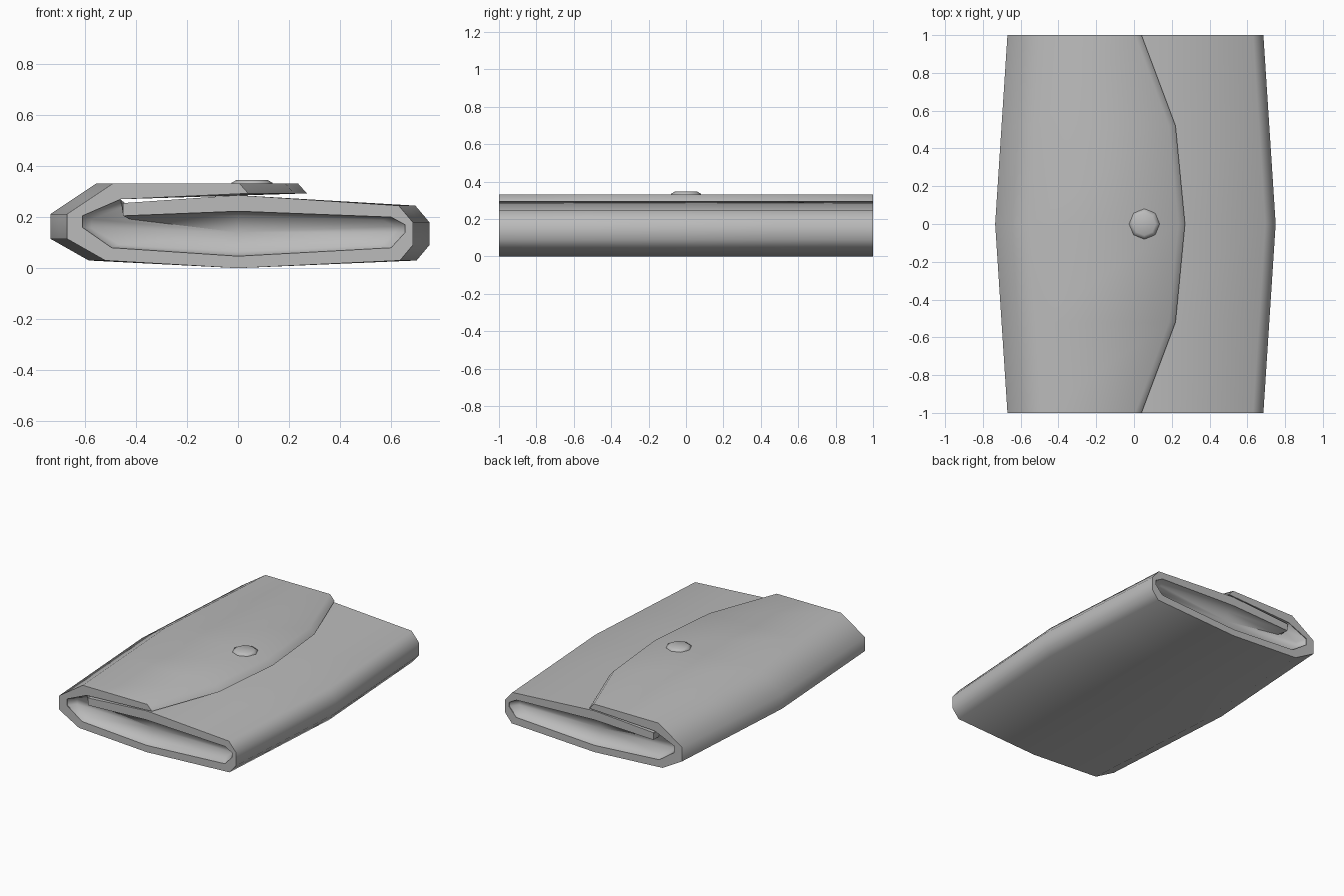
import bpy, bmesh, math

cube = bpy.data.objects.get("Cube")
if cube:
    bpy.data.objects.remove(cube)

grey = bpy.data.materials.new("soft_grey")
grey.use_nodes = True
colour = (0.5, 0.5, 0.5, 1)
grey.diffuse_color = colour
grey.node_tree.nodes["Principled BSDF"].inputs["Base Color"].default_value = colour


def finish(name, bm, angle=60):
    bmesh.ops.recalc_face_normals(bm, faces=bm.faces)
    mesh = bpy.data.meshes.new(name)
    bm.to_mesh(mesh)
    bm.free()
    obj = bpy.data.objects.new(name, mesh)
    bpy.context.collection.objects.link(obj)
    mesh.materials.append(grey)
    bpy.ops.object.select_all(action='DESELECT')
    obj.select_set(True)
    bpy.context.view_layer.objects.active = obj
    bpy.ops.object.shade_smooth_by_angle(angle=math.radians(angle))
    return obj


# Sheet profile from the top panel's edge, around the body, to the flap tip
OUTER = [(-.45, .255), (0, .286), (.63, .245), (.685, .18), (.685, .09), (.635, .03),
         (0, 0), (-.52, .03), (-.67, .115), (-.67, .212), (-.49, .332)]
INNER = [(-.45, .205), (0, .223), (.6, .2), (.655, .17), (.655, .14), (.6, .08),
         (0, .047), (-.495, .08), (-.61, .16), (-.61, .205), (-.46, .27)]
# Position along the body and reach of the curved flap edge
STATIONS = [(-1, .04), (-.52, .22), (0, .27), (.52, .22), (1, .04)]


def widen(points, y):
    grow = .065 * (1 - abs(y))
    return [(x + math.copysign(grow, x) if abs(x) > .48 else x, z) for x, z in points]


# Wrapped pouch body with its overlapping flap
bm = bmesh.new()
rings = []
for y, tip in STATIONS:
    outline = (widen(OUTER, y) + [(tip - .035, .332), (tip, .293)]
               + widen(INNER, y)[::-1])
    rings.append([bm.verts.new((x, y, z)) for x, z in outline])
count = len(rings[0])
for a, b in zip(rings, rings[1:]):
    for i in range(count):
        j = (i + 1) % count
        bm.faces.new((a[i], a[j], b[j], b[i]))
# Flat rims at both ends, following the sheet thickness
last = len(OUTER) - 1
for ring in (rings[0], rings[-1]):
    for i in range(last):
        bm.faces.new((ring[i], ring[i + 1], ring[-2 - i], ring[-1 - i]))
    bm.faces.new(ring[last:last + 4])
finish("pouch_body_and_flap", bm)

# Shallow dished linings closing both ends
for side, name in ((-1, "front_lining"), (1, "back_lining")):
    bm = bmesh.new()
    rim = [bm.verts.new((x, side * .995, z)) for x, z in INNER]
    floor = [bm.verts.new((x * .94, side * .94, .14 + (z - .14) * .8)) for x, z in INNER]
    centre = bm.verts.new((0, side * .93, .14))
    for i in range(len(rim)):
        j = (i + 1) % len(rim)
        bm.faces.new((rim[i], rim[j], floor[j], floor[i]))
        bm.faces.new((floor[i], floor[j], centre))
    finish(name, bm, 80)

# Low domed snap button
bm = bmesh.new()
levels = []
for radius, z in ((.081, .325), (.081, .334), (.06, .346)):
    levels.append([bm.verts.new((.055 + radius * math.cos(k * math.pi / 4),
                                 radius * math.sin(k * math.pi / 4), z)) for k in range(8)])
for a, b in zip(levels, levels[1:]):
    for i in range(8):
        j = (i + 1) % 8
        bm.faces.new((a[i], a[j], b[j], b[i]))
bm.faces.new(levels[0][::-1])
bm.faces.new(levels[-1])
finish("snap_button", bm)
